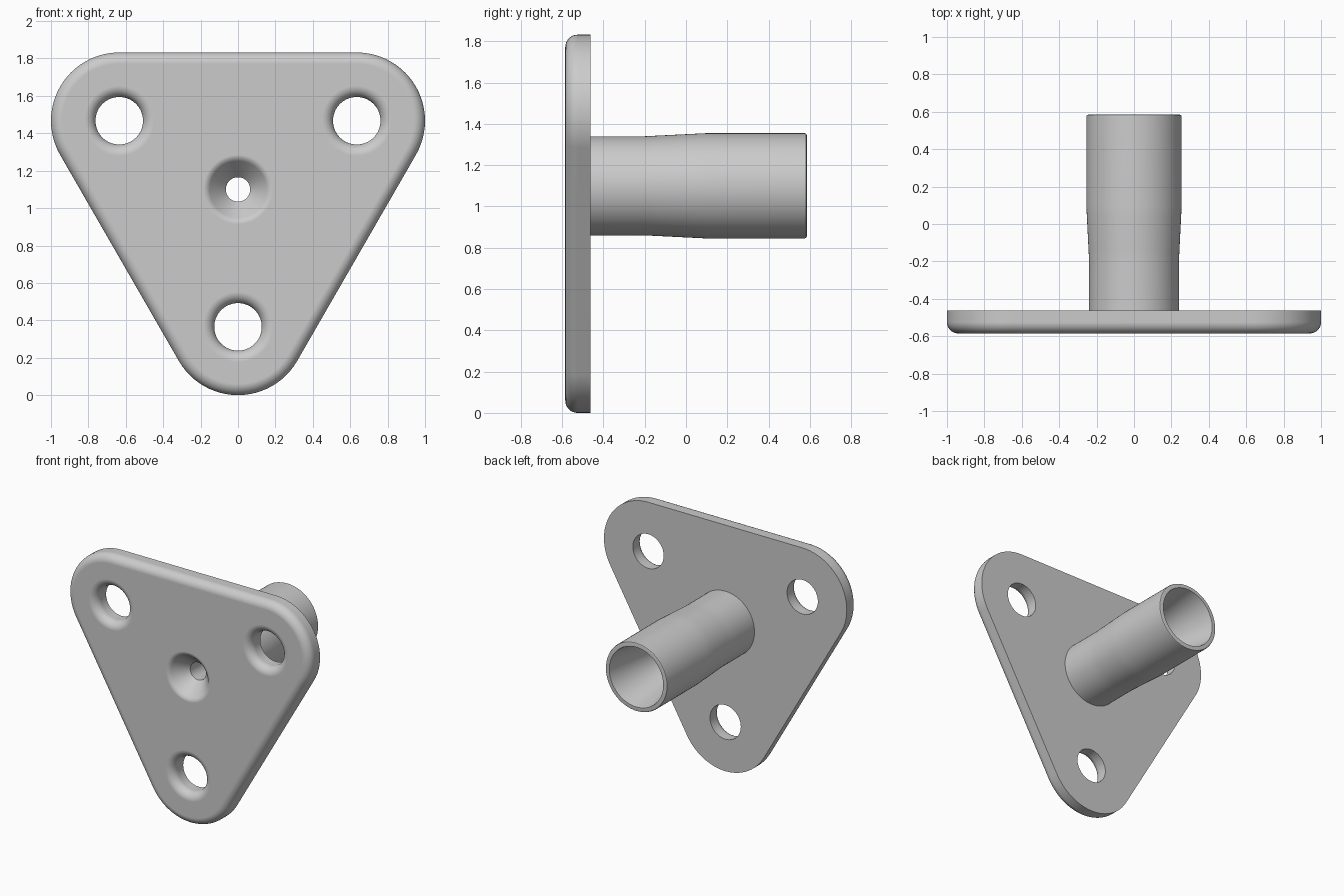
import bpy, bmesh
from math import sin, cos, pi, radians

cube = bpy.data.objects.get("Cube")
if cube:
    bpy.data.objects.remove(cube, do_unlink=True)

FRONT, BACK, END = -0.585, -0.463, 0.585
FILLET, CORNER_R, HOLE_R = 0.06, 0.365, 0.127
CORNERS = [(0.635, 1.467), (-0.635, 1.467), (0, 0.365)]
AXIS = (0, 1.1)

grey = bpy.data.materials.new("grey")
grey.use_nodes = True
grey.diffuse_color = (0.6, 0.6, 0.6, 1)
grey.node_tree.nodes["Principled BSDF"].inputs["Base Color"].default_value = grey.diffuse_color


def loft(name, rings, closed=False):
    """Skin equal-sized rings; close the loop of rings or cap both ends."""
    bm = bmesh.new()
    loops = [[bm.verts.new(p) for p in ring] for ring in rings]
    pairs = list(zip(loops, loops[1:]))
    if closed:
        pairs.append((loops[-1], loops[0]))
    else:
        bm.faces.new(loops[0])
        bm.faces.new(loops[-1])
    for a, b in pairs:
        n = len(a)
        for i in range(n):
            j = (i + 1) % n
            bm.faces.new((a[i], a[j], b[j], b[i]))
    bmesh.ops.recalc_face_normals(bm, faces=bm.faces)
    mesh = bpy.data.meshes.new(name)
    bm.to_mesh(mesh)
    bm.free()
    mesh.materials.append(grey)
    obj = bpy.data.objects.new(name, mesh)
    bpy.context.collection.objects.link(obj)
    return obj


def lathe(name, profile, centre, closed=False, sides=72):
    """Revolve (radius, y) points around an axis running along y."""
    turns = [2 * pi * i / sides for i in range(sides)]
    return loft(name, [[(centre[0] + r * cos(t), y, centre[1] + r * sin(t)) for t in turns]
                       for r, y in profile], closed)


def outline(inset, y, steps=24):
    """Rounded triangle shrunk by an inset."""
    r = CORNER_R - inset
    ring = []
    for k, (cx, cz) in enumerate(CORNERS):
        for i in range(steps + 1):
            a = radians(-30 + 120 * (k + i / steps))
            ring.append((cx + r * cos(a), y, cz + r * sin(a)))
    return ring


def activate(obj):
    bpy.ops.object.select_all(action="DESELECT")
    obj.select_set(True)
    bpy.context.view_layer.objects.active = obj


def finish(obj):
    activate(obj)
    bpy.ops.object.shade_smooth_by_angle(angle=radians(30))
    weighted = obj.modifiers.new("even_shading", "WEIGHTED_NORMAL")
    weighted.keep_sharp = True


# Plate with a rounded front edge
arc = [pi / 2 * i / 8 for i in range(9)]
rings = [outline(FILLET * (1 - sin(a)), FRONT + FILLET * (1 - cos(a))) for a in arc]
plate = loft("mounting_plate", rings + [outline(0, BACK)])

# Screw holes with rounded front rims
rim = [(HOLE_R + FILLET * (1 - sin(a)), FRONT + FILLET * (1 - cos(a))) for a in arc]
rim = [(rim[0][0], FRONT - 0.05)] + rim + [(HOLE_R, BACK + 0.05)]
cutters = [lathe("screw_hole_cutter", rim, c) for c in CORNERS]

# Central countersink with a softened rim
sink = [(0.185, FRONT - 0.05), (0.185, FRONT), (0.172, FRONT + 0.003), (0.161, FRONT + 0.009),
        (0.152, FRONT + 0.017), (0.065, BACK - 0.006), (0.065, BACK + 0.05)]
cutters.append(lathe("countersink_cutter", sink, AXIS))

activate(plate)
for cutter in cutters:
    cutter.hide_render = True
    cut = plate.modifiers.new("hole", "BOOLEAN")
    cut.operation = "DIFFERENCE"
    cut.solver = "EXACT"
    cut.object = cutter
    bpy.ops.object.modifier_apply(modifier=cut.name)
for cutter in cutters:
    bpy.data.objects.remove(cutter, do_unlink=True)
finish(plate)

# Hollow stem: slightly flared outside, tapered bore inside
stem = lathe("hollow_stem", [
    (0.065, BACK), (0.24, BACK), (0.24, -0.2), (0.243, -0.14), (0.252, 0.04), (0.255, 0.1),
    (0.255, END - 0.01), (0.252, END - 0.003), (0.245, END),
    (0.222, END), (0.065, -0.3)], AXIS, closed=True)
finish(stem)
